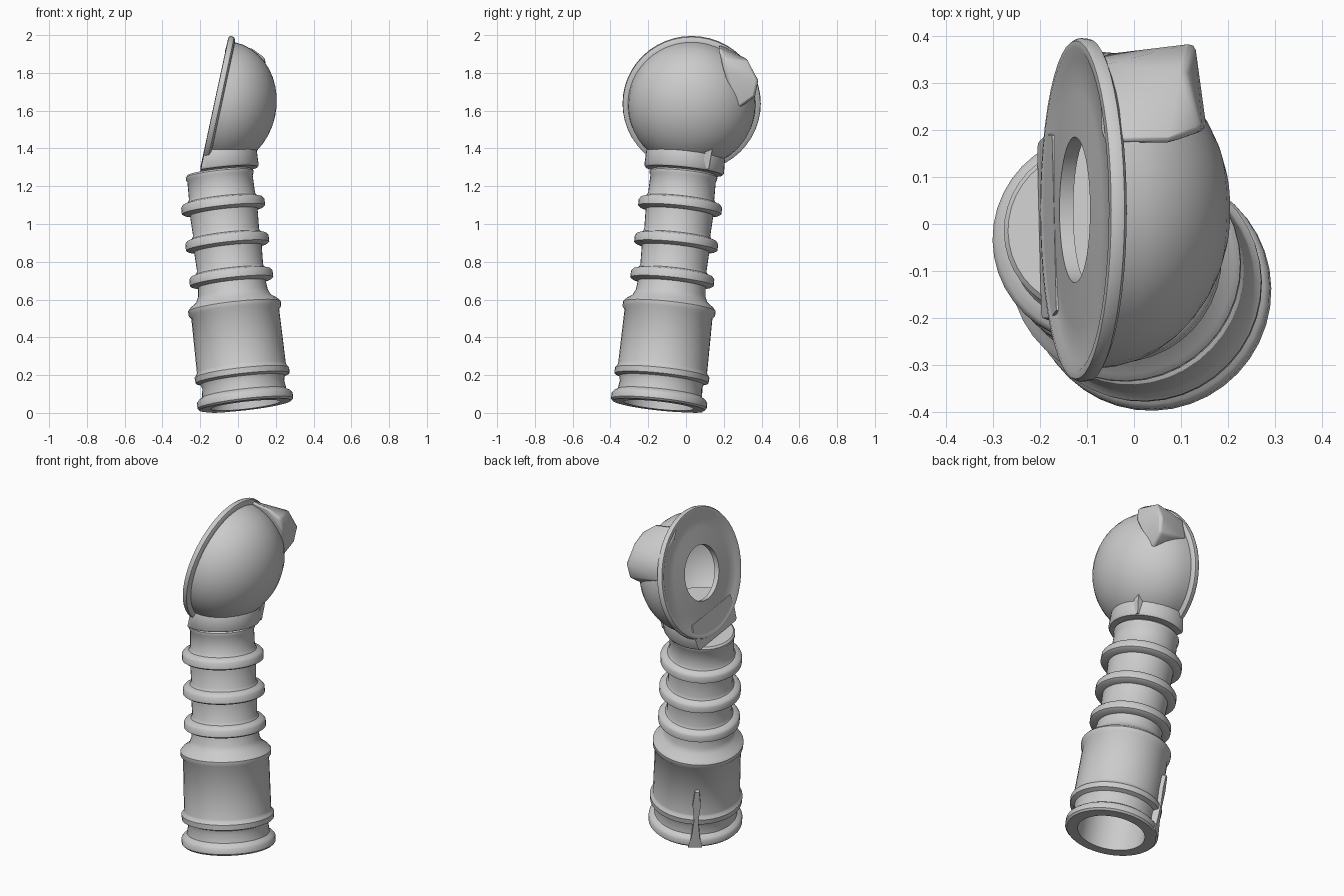
import bpy, bmesh, math
from mathutils import Vector, Matrix

if "Cube" in bpy.data.objects:
    bpy.data.objects.remove(bpy.data.objects["Cube"])

grey = bpy.data.materials.new("mid_grey")
grey.diffuse_color = (0.6, 0.6, 0.6, 1)
grey.use_nodes = True
grey.node_tree.nodes["Principled BSDF"].inputs["Base Color"].default_value = grey.diffuse_color


def finish(name, bm, angle=40):
    bmesh.ops.recalc_face_normals(bm, faces=bm.faces)
    me = bpy.data.meshes.new(name)
    bm.to_mesh(me)
    bm.free()
    me.materials.append(grey)
    ob = bpy.data.objects.new(name, me)
    bpy.context.collection.objects.link(ob)
    bpy.ops.object.select_all(action='DESELECT')
    ob.select_set(True)
    bpy.context.view_layer.objects.active = ob
    bpy.ops.object.shade_smooth_by_angle(angle=math.radians(angle))
    return ob


def frame(origin, axis):
    """Matrix whose local z runs along axis."""
    rot = Vector(axis).to_track_quat('Z', 'Y').to_matrix().to_4x4()
    return Matrix.Translation(origin) @ rot


def lathe(profile, matrix, steps=40):
    """Spin (radius, height) points around the local z axis."""
    bm = bmesh.new()
    vs = [bm.verts.new((r, 0, h)) for r, h in profile]
    es = [bm.edges.new(p) for p in zip(vs, vs[1:])]
    bmesh.ops.spin(bm, geom=vs + es, cent=(0, 0, 0), axis=(0, 0, 1),
                   angle=2 * math.pi, steps=steps, use_merge=True)
    bmesh.ops.remove_doubles(bm, verts=bm.verts, dist=1e-5)
    bm.transform(matrix)
    return bm


def hull(points):
    bm = bmesh.new()
    for p in points:
        bm.verts.new(p)
    bmesh.ops.convex_hull(bm, input=bm.verts)
    return bm


# Leaning tube: outer profile, closed top, then the bore back down
tube = frame((0.04, -0.145, 0.04), (-0.12, 0.115, 1.065))
outer = [(0.185, 0.0), (0.245, 0.0), (0.255, 0.01), (0.255, 0.04), (0.245, 0.052),
         (0.225, 0.065), (0.218, 0.11), (0.225, 0.135), (0.25, 0.145), (0.252, 0.175),
         (0.24, 0.19), (0.237, 0.2), (0.234, 0.49), (0.246, 0.505), (0.247, 0.53),
         (0.235, 0.545), (0.2, 0.57), (0.186, 0.6)]
for t in (0.655, 0.845, 1.04):
    outer += [(0.18, t - 0.005), (0.21, t), (0.222, t + 0.008), (0.222, t + 0.042),
              (0.212, t + 0.055), (0.185, t + 0.064), (0.176, t + 0.08)]
outer += [(0.174, 1.215), (0.18, 1.225), (0.18, 1.24), (0.17, 1.25), (0, 1.25)]
bore = [(0, 1.2), (0.145, 1.2), (0.145, 0.58), (0.185, 0.52), (0.185, 0.0)]
finish("ribbed_tube", lathe(outer + bore, tube))

# Domed head: a rimmed disc with a round opening, hollow behind
face_centre = Vector((-0.126, 0.03, 1.64))
normal = Vector((-0.977, 0, 0.21)).normalized()
head = frame(face_centre, normal)
arc = [math.radians(a) for a in range(0, 91, 9)]
shell = [(0.155, -0.03), (0.155, 0.0), (0.25, -0.006), (0.325, -0.01), (0.345, 0.0),
         (0.36, -0.002), (0.366, -0.012), (0.364, -0.03), (0.35, -0.038)]
shell += [(0.338 * math.cos(a), -0.04 - 0.29 * math.sin(a)) for a in arc]
shell += [(0.315 * math.cos(a), -0.04 - 0.265 * math.sin(a)) for a in reversed(arc)]
shell += [(0.155, -0.03)]
finish("domed_head", lathe(shell, head, 48))

# Collar joining tube and head, trimmed flush with the disc face
collar = lathe([(0, 1.255), (0.205, 1.255), (0.212, 1.265), (0.21, 1.34),
                (0.195, 1.4), (0, 1.4)], tube)
cut = bmesh.ops.bisect_plane(collar, geom=collar.verts[:] + collar.edges[:] + collar.faces[:],
                             plane_co=face_centre - normal * 0.004, plane_no=normal,
                             clear_outer=True)
bmesh.ops.holes_fill(collar, edges=[e for e in collar.edges if e.is_boundary], sides=0)
finish("collar", collar)

# Clip on the upper back of the head
clip = finish("head_clip", hull([
    (-0.07, 0.17, 1.955), (-0.07, 0.34, 1.82), (-0.07, 0.36, 1.7), (-0.06, 0.28, 1.66),
    (0.07, 0.17, 1.935), (0.145, 0.2, 1.88), (0.155, 0.2, 1.81), (0.11, 0.33, 1.87),
    (0.13, 0.385, 1.76), (0.12, 0.365, 1.67), (0.1, 0.265, 1.6)]), 50)
bev = clip.modifiers.new("soft_edges", 'BEVEL')
bev.width, bev.segments = 0.015, 2

# Small latch on the collar
finish("collar_latch", hull([(x, y + s, z) for s in (0, 0.035)
                             for x, y, z in ((0.02, 0.085, 1.29), (0.075, 0.085, 1.29),
                                             (0.02, 0.105, 1.4), (0.085, 0.105, 1.4))]))

# Tapered strip up the back of the lower tube
turn = Matrix.Translation((0.04, -0.145, 0.04)) @ \
    Vector((-0.12, 0.115, 1.065)).rotation_difference(Vector((0, 0, 1))).inverted().to_matrix().to_4x4() @ \
    Matrix.Rotation(math.radians(125), 4, 'Z')
strip = bmesh.new()
rows = [(0.0, 0.038), (0.07, 0.022), (0.17, 0.012), (0.27, 0.022), (0.36, 0.012)]
loops = [[strip.verts.new((r, w * s, t)) for r, s in ((0.22, -1), (0.258, -1), (0.258, 1), (0.22, 1))]
         for t, w in rows]
for a, b in zip(loops, loops[1:]):
    for i in range(4):
        strip.faces.new((a[i], a[(i + 1) % 4], b[(i + 1) % 4], b[i]))
strip.faces.new(loops[0])
strip.faces.new(loops[-1])
strip.transform(turn)
finish("back_strip", strip)
